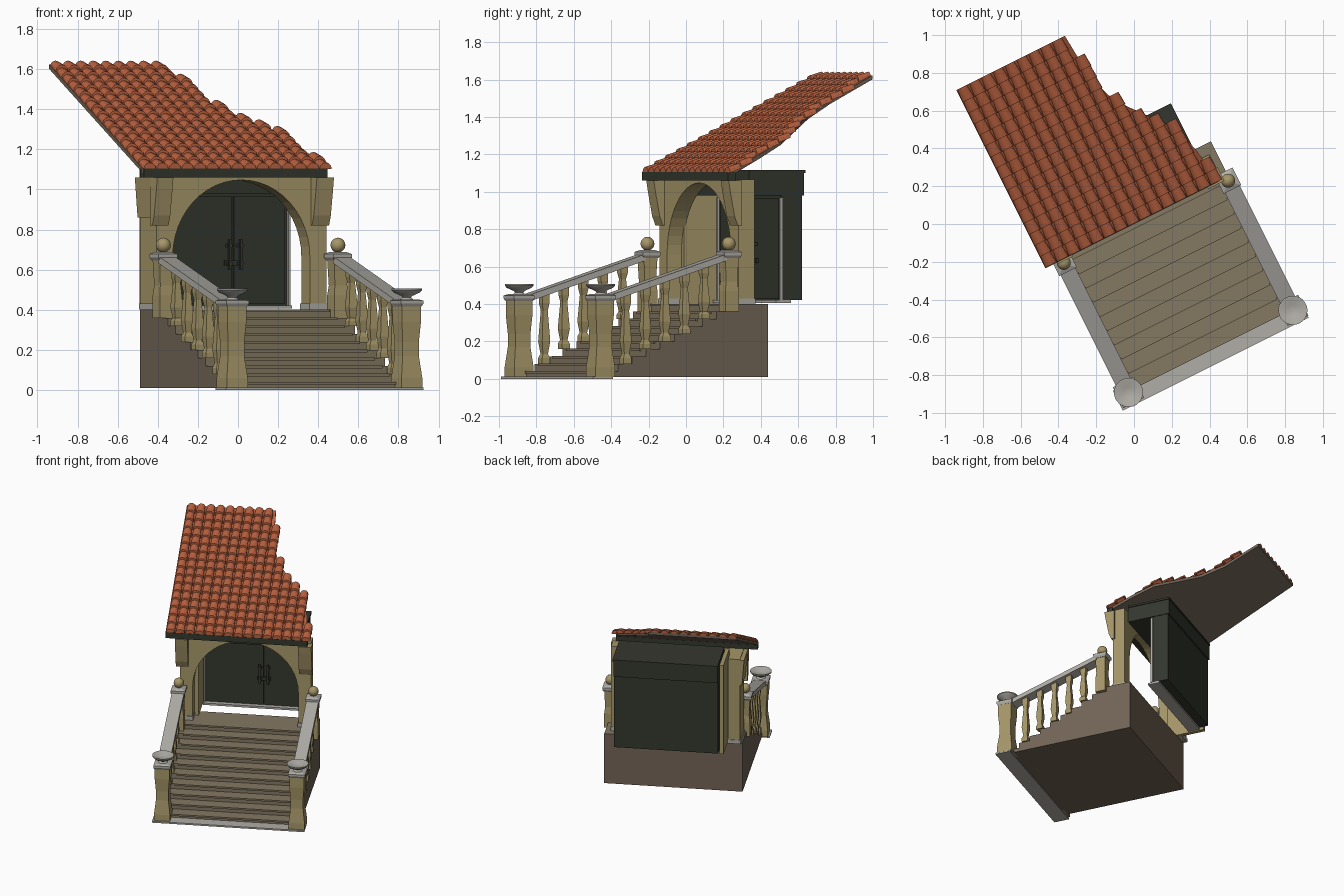
import bpy, bmesh, math
from mathutils import Vector

if "Cube" in bpy.data.objects:
    bpy.data.objects.remove(bpy.data.objects["Cube"], do_unlink=True)

TURN = math.atan(0.5)      # the whole porch stands turned about z


def material(name, r, g, b):
    rgba = [((c / 255 + 0.055) / 1.055) ** 2.4 for c in (r, g, b)] + [1]
    m = bpy.data.materials.new(name)
    m.use_nodes = True
    m.diffuse_color = rgba
    m.node_tree.nodes["Principled BSDF"].inputs["Base Color"].default_value = rgba
    return m


TILE = material("terracotta", 186, 98, 64)
WALL = material("tan_plaster", 166, 150, 104)
STONE = material("grey_stone", 176, 173, 166)
TREAD = material("step_brown", 132, 120, 97)
BASE = material("base_brown", 114, 100, 86)
DARK = material("dark_green_wood", 52, 55, 46)


def finish(name, bm, *mats, smooth=False):
    bmesh.ops.recalc_face_normals(bm, faces=bm.faces)
    me = bpy.data.meshes.new(name)
    bm.to_mesh(me)
    bm.free()
    ob = bpy.data.objects.new(name, me)
    bpy.context.collection.objects.link(ob)
    for m in mats:
        me.materials.append(m)
    ob.rotation_euler.z = TURN
    if smooth:
        bpy.ops.object.select_all(action='DESELECT')
        ob.select_set(True)
        bpy.context.view_layer.objects.active = ob
        bpy.ops.object.shade_smooth_by_angle()
    return ob


def prism_mesh(points, axis, lo, hi):
    """Extrude a 2D outline along the given axis (0, 1 or 2)."""
    bm = bmesh.new()

    def place(p, d):
        co = list(p)
        co.insert(axis, d)
        return bm.verts.new(co)
    face = bm.faces.new([place(p, lo) for p in points])
    out = bmesh.ops.extrude_face_region(bm, geom=[face])
    shift = Vector((0, 0, 0))
    shift[axis] = hi - lo
    bmesh.ops.translate(bm, vec=shift, verts=[v for v in out["geom"] if isinstance(v, bmesh.types.BMVert)])
    bmesh.ops.recalc_face_normals(bm, faces=bm.faces)
    return bm


def prism(name, points, axis, lo, hi, mat):
    return finish(name, prism_mesh(points, axis, lo, hi), mat)


def box(name, x0, x1, y0, y1, z0, z1, mat):
    return prism(name, [(x0, y0), (x1, y0), (x1, y1), (x0, y1)], 2, z0, z1, mat)


def lathe(name, profile, sides, x, y, mat, smooth=False):
    """Stack of rings (radius, z); four sides give a square post."""
    bm = bmesh.new()
    rings = []
    for r, z in profile:
        k = r * math.sqrt(2) if sides == 4 else r
        angles = [2 * math.pi * (i + 0.5) / sides for i in range(sides)]
        rings.append([bm.verts.new((x + k * math.cos(t), y + k * math.sin(t), z)) for t in angles])
    for a, b in zip(rings, rings[1:]):
        for i in range(sides):
            j = (i + 1) % sides
            bm.faces.new((a[i], a[j], b[j], b[i]))
    bm.faces.new(rings[0])
    bm.faces.new(rings[-1])
    return finish(name, bm, mat, smooth=smooth)


# Staircase and porch base
LEFT, RIGHT, BACK, FLOOR = -0.44, 0.56, 0.21, 0.40
STEPS, RUN, RISE, FIRST = 10, 0.084, 0.04, -0.77
outline = [(BACK, 0.01), (FIRST, 0.01)]
for i in range(STEPS):
    y = FIRST + i * RUN
    outline += [(y, RISE * (i + 1))]
    if i < STEPS - 1:
        outline += [(y + RUN, RISE * (i + 1))]
outline.append((BACK, FLOOR))
bm = prism_mesh(outline, 0, LEFT, RIGHT)
for f in bm.faces:
    f.material_index = int(f.normal.z > 0.5 or f.normal.y < -0.5)
finish("staircase", bm, BASE, TREAD)
for i in range(STEPS):
    y, z = FIRST + i * RUN, RISE * (i + 1)
    box("step_nosing", -0.38, 0.50, y - 0.01, y + 0.01, z - 0.012, z + 0.001, TREAD)
box("ground_plate", -0.495, 0.605, -0.857, -0.74, 0, 0.012, STONE)


def step_height(y):
    return RISE * min(STEPS, int((y - FIRST) / RUN) + 1)


# Balustrades
def rail_z(y):
    return 0.415 + (y + 0.74) * 0.315


for x in (-0.425, 0.548):
    lathe("front_pedestal", [(0.058, 0.01), (0.058, 0.06), (0.045, 0.17), (0.045, 0.24),
                             (0.053, 0.34), (0.053, 0.42)], 4, x, -0.785, WALL)
    lathe("pedestal_cap", [(0.054, 0.415), (0.062, 0.43), (0.062, 0.445), (0.045, 0.452)],
          4, x, -0.785, STONE)
    lathe("urn", [(0.035, 0.45), (0.022, 0.462), (0.03, 0.47), (0.066, 0.486), (0.077, 0.498),
                  (0.077, 0.506), (0.068, 0.506), (0.03, 0.488)], 24, x, -0.785, STONE, True)
    lathe("upper_newel", [(0.04, FLOOR - 0.04), (0.04, 0.47), (0.034, 0.52), (0.04, 0.65)],
          4, x, -0.018, WALL)
    lathe("newel_cap", [(0.043, 0.645), (0.052, 0.66), (0.052, 0.678), (0.03, 0.688)],
          4, x, -0.018, STONE)
    ball = [(max(0.002, 0.037 * math.sin(math.pi * k / 10)), 0.722 - 0.037 * math.cos(math.pi * k / 10))
            for k in range(11)]
    lathe("newel_ball", ball, 20, x, -0.018, WALL, True)
    ends = (-0.74, -0.05)
    prism("handrail", [(ends[0], rail_z(ends[0])), (ends[1], rail_z(ends[1])),
                       (ends[1], rail_z(ends[1]) + 0.035), (ends[0], rail_z(ends[0]) + 0.035)],
          0, x - 0.044, x + 0.044, STONE)
    for i in range(5):
        y = -0.635 + 0.117 * i
        z0 = step_height(y)
        h = rail_z(y) + 0.01 - z0
        shape = [(0.024, 0), (0.024, 0.08), (0.015, 0.14), (0.024, 0.32), (0.021, 0.45),
                 (0.014, 0.75), (0.021, 0.86), (0.021, 1)]
        lathe("baluster", [(r, z0 + t * h) for r, t in shape], 4, x, y, WALL)

# Arched front wall
MID, RAD, SPRING, TOP = 0.046, 0.382, 0.665, 1.065
W0, W1, WF, WB = -0.426, 0.52, 0.055, 0.15
arch = [(W0, FLOOR), (W0, TOP), (W1, TOP), (W1, FLOOR), (MID + RAD, FLOOR)]
arch += [(MID + RAD * math.cos(math.pi * k / 24), SPRING + RAD * math.sin(math.pi * k / 24))
         for k in range(25)]
arch.append((MID - RAD, FLOOR))
prism("arched_wall", arch, 1, WF, WB, WALL)
box("left_pier", W0, -0.34, WB, 0.24, FLOOR, TOP, WALL)
box("left_side_wall", -0.335, -0.305, 0.14, 0.43, FLOOR, 1.1, WALL)
for x0, x1, back in ((W0, MID - RAD, 0.24), (MID + RAD, W1, WB)):
    box("pier_plinth", x0 - 0.005, x1 + 0.003, WF - 0.006, back + 0.004, FLOOR, 0.43, STONE)

# Eave brackets
for x0, x1 in ((-0.455, -0.365), (0.435, 0.53)):
    prism("eave_bracket", [(0.07, 0.82), (0.045, 0.82), (0.025, 0.87), (0.0, 1.0), (-0.01, 1.06), (0.07, 1.06)],
          0, x0, x1, WALL)
prism("left_bracket_side", [(W0, 0.86), (-0.44, 0.86), (-0.455, 1.06), (W0, 1.06)], 1, 0.06, 0.24, WALL)

# Door block, lintel box and frame
D0, D1, DF, DB = -0.30, 0.455, 0.345, 0.478
box("door_block", D0, D1 - 0.005, DF, DB - 0.01, 0.42, 0.98, DARK)
box("lintel_box", D0, D1, 0.15, DB, 0.98, 1.11, DARK)
box("lintel_cap", D0, D1 + 0.006, 0.15, DB + 0.006, 1.10, 1.115, DARK)
box("threshold", D0, D1, 0.31, 0.40, 0.405, 0.42, STONE)
for x in (D0, D1 - 0.008):
    box("door_frame_post", x, x + 0.012, DF - 0.014, DF + 0.004, 0.42, 0.97, STONE)
for x0, x1 in ((-0.27, 0.135), (0.145, 0.43)):
    box("door_leaf", x0, x1, DF - 0.008, DF, 0.43, 0.965, DARK)
for x in (0.11, 0.17):
    box("door_handle", x - 0.007, x + 0.007, DF - 0.045, DF - 0.03, 0.60, 0.75, DARK)
    for z in (0.63, 0.72):
        box("handle_mount", x - 0.012, x + 0.012, DF - 0.04, DF - 0.005, z - 0.008, z + 0.008, DARK)
box("letter_plate", 0.09, 0.19, DF - 0.02, DF - 0.006, 0.62, 0.645, DARK)

# Roof deck with a broken right edge
R0, RF, RB, SLOPE, EAVE = -0.525, 0.01, 1.055, 0.498, 1.08
edge = [(0.50, RF), (0.47, 0.2), (0.43, 0.35), (0.33, 0.47), (0.2, 0.63), (0.14, 0.79), (0.118, RB)]


def roof_z(y):
    return EAVE + (y - RF) * SLOPE


def right_edge(y):
    for (xa, ya), (xb, yb) in zip(edge, edge[1:]):
        if y <= yb:
            return xa + (xb - xa) * (y - ya) / (yb - ya)
    return edge[-1][0]


bm = prism_mesh([(R0, RF)] + edge + [(R0, RB)], 2, 0, 0.022)
for f in bm.faces:
    f.material_index = int(f.normal.z > 0.5)
for v in bm.verts:
    v.co.z += roof_z(v.co.y)
finish("roof_deck", bm, BASE, TILE)
box("eave_fascia", R0, 0.50, 0.0, 0.045, 1.06, 1.105, DARK)

# Barrel tiles, each lifted at its lower end over the one below
ROWS, PITCH, ARC = 16, 0.07, 6
depth = (RB - RF) / ROWS
bm = bmesh.new()
for row in range(ROWS):
    y0 = RF - 0.008 + row * depth
    y1 = y0 + depth + 0.008
    for col in range(15):
        x = R0 + PITCH * (col + 0.5)
        if x > right_edge(y0 + depth / 2) + 0.012:
            continue
        rings = []
        for y, r, lift in ((y0, 0.034, 0.025), (y1, 0.029, 0.014)):
            rings.append([bm.verts.new((x + r * math.cos(math.pi * k / ARC), y,
                                        roof_z(y) + lift + r * 0.95 * math.sin(math.pi * k / ARC)))
                          for k in range(ARC + 1)])
        a, b = rings
        for k in range(ARC):
            bm.faces.new((a[k], a[k + 1], b[k + 1], b[k]))
        bm.faces.new(a)
        bm.faces.new(b)
finish("roof_tiles", bm, TILE, smooth=True)
